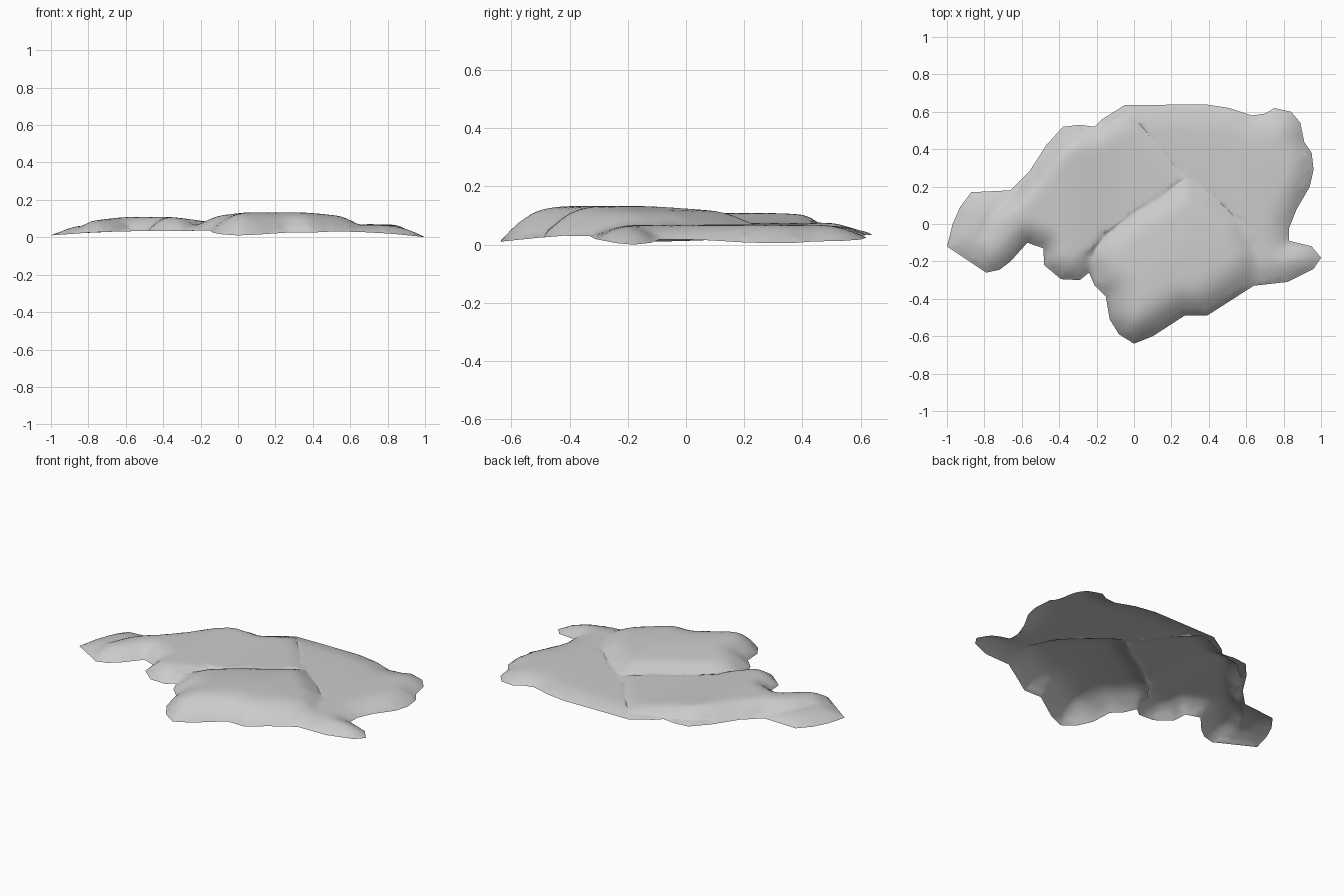
import bpy
import bmesh
from mathutils import Vector
from mathutils.geometry import delaunay_2d_cdt

cube = bpy.data.objects.get("Cube")
if cube:
    bpy.data.objects.remove(cube)

# Plan outline of the rock sheet
OUTLINE = [(-1, -.12), (-.97, 0), (-.93, .09), (-.87, .17), (-.66, .18), (-.56, .28),
           (-.47, .42), (-.38, .52), (-.29, .53), (-.21, .52), (-.17, .56), (-.05, .635),
           (.38, .64), (.51, .62), (.63, .58), (.7, .59), (.75, .62), (.84, .6), (.89, .54),
           (.91, .44), (.95, .38), (.96, .29), (.94, .2), (.87, .08), (.83, -.02),
           (.83, -.09), (.95, -.12), (1, -.18), (.96, -.24), (.82, -.31), (.64, -.33),
           (.5, -.42), (.39, -.49), (.27, -.49), (.1, -.6), (0, -.64), (-.08, -.59),
           (-.13, -.51), (-.15, -.39), (-.21, -.33), (-.24, -.26), (-.29, -.3),
           (-.39, -.295), (-.48, -.22), (-.485, -.13), (-.57, -.1), (-.66, -.2),
           (-.72, -.245), (-.79, -.26)]
# Creases between the three slabs, and the ridge along the left one
FRONT_CREASE = [(-.3, -.4), (-.24, -.17), (-.16, -.06), (-.02, .05), (.14, .15), (.28, .25),
                (.42, .15), (.57, .01), (.65, -.15), (.67, -.4)]
LEFT_RIDGE = [(-.87, -.4), (-.84, -.1), (-.78, .02), (-.62, .18), (-.48, .36),
              (-.36, .46), (-.2, .51), (-.02, .59), (.12, .43), (.28, .25)]
FRONT_SLAB = FRONT_CREASE + [(.7, -1), (-.3, -1)]
LEFT_SLAB = LEFT_RIDGE + FRONT_CREASE[4::-1] + [(-.3, -1), (-.87, -1)]


def clamp(t):
    return max(0.0, min(1.0, t))


def ease(t):
    t = clamp(t)
    return t * t * (3 - 2 * t)


def dome(t):
    return 1 - (1 - clamp(t)) ** 2


def edge_distance(p, line, closed=False):
    ends = line[1:] + line[:1] if closed else line[1:]
    best = 9.0
    for a, b in zip(line, ends):
        a, b = Vector(a), Vector(b)
        d = b - a
        t = clamp((p - a).dot(d) / d.length_squared)
        best = min(best, (p - a - d * t).length)
    return best


def inside(p, poly):
    odd = False
    for (ax, ay), (bx, by) in zip(poly, poly[1:] + poly[:1]):
        if (ay > p.y) != (by > p.y) and p.x < ax + (p.y - ay) * (bx - ax) / (by - ay):
            odd = not odd
    return odd


def height(p):
    rim = edge_distance(p, OUTLINE, True)
    low = .04 - (.035 if p.x > 0 else .025) * p.x ** 4 - .025 * clamp((-p.y - .4) / .24)
    # thin skirt rising from the rim
    end = clamp((1.04 - abs(p.x)) / .18)
    z = low + (.066 - low) * dome(rim / .14) * (.4 + .6 * end)
    if inside(p, FRONT_SLAB):
        crease = edge_distance(p, FRONT_CREASE)
        z += (.05 * dome(crease / .13) + .022 * ease(crease / .35)) * dome(rim / .2)
    elif inside(p, LEFT_SLAB):
        ridge = edge_distance(p, LEFT_RIDGE)
        swell = ease((p.x + .95) / .4) * (1 - ease((p.x + .4) / .35))
        z += (.014 + .034 * swell) * ease(ridge / .05) * dome(rim / .12)
    else:
        # shallow hollow behind the creases
        z += .01 * dome(rim / .3) * clamp(p.x + .2)
    return z


# Fill the outline with an even lattice of points
step = .025
points = [Vector(p) for p in OUTLINE]
count = len(points)
edges = [(i, (i + 1) % count) for i in range(count)]
for line in (FRONT_CREASE[1:-1], LEFT_RIDGE[1:]):
    start = len(points)
    points += [Vector(p) for p in line]
    edges += [(start + i, start + i + 1) for i in range(len(line) - 1)]
for row in range(-26, 27):
    for col in range(-41, 42):
        p = Vector(((col + .5 * (row % 2)) * step, row * step))
        if inside(p, OUTLINE) and edge_distance(p, OUTLINE, True) > step * .5:
            points.append(p)
verts, _, faces, *_ = delaunay_2d_cdt(points, edges, [], 1, 1e-5)

bm = bmesh.new()
made = [bm.verts.new((p.x, p.y, height(p))) for p in verts]
for face in faces:
    bm.faces.new([made[i] for i in face])
for v in [v for v in bm.verts if not v.link_faces]:
    bm.verts.remove(v)
# Soften the lattice, then set it on the ground
soft = [v for v in bm.verts if not v.is_boundary]
for _ in range(2):
    bmesh.ops.smooth_vert(bm, verts=soft, factor=.4, use_axis_z=True)
floor = min(v.co.z for v in bm.verts)
for v in bm.verts:
    v.co.z -= floor
bm.normal_update()
for f in bm.faces:
    if f.normal.z < 0:
        f.normal_flip()
    f.smooth = True
mesh = bpy.data.meshes.new("rock_sheet")
bm.to_mesh(mesh)
bm.free()
rock = bpy.data.objects.new("rock_sheet", mesh)
bpy.context.collection.objects.link(rock)

# Plain stone colour
stone = bpy.data.materials.new("stone_grey")
stone.use_nodes = True
grey = (.6, .6, .6, 1)
stone.diffuse_color = grey
stone.node_tree.nodes["Principled BSDF"].inputs["Base Color"].default_value = grey
mesh.materials.append(stone)
